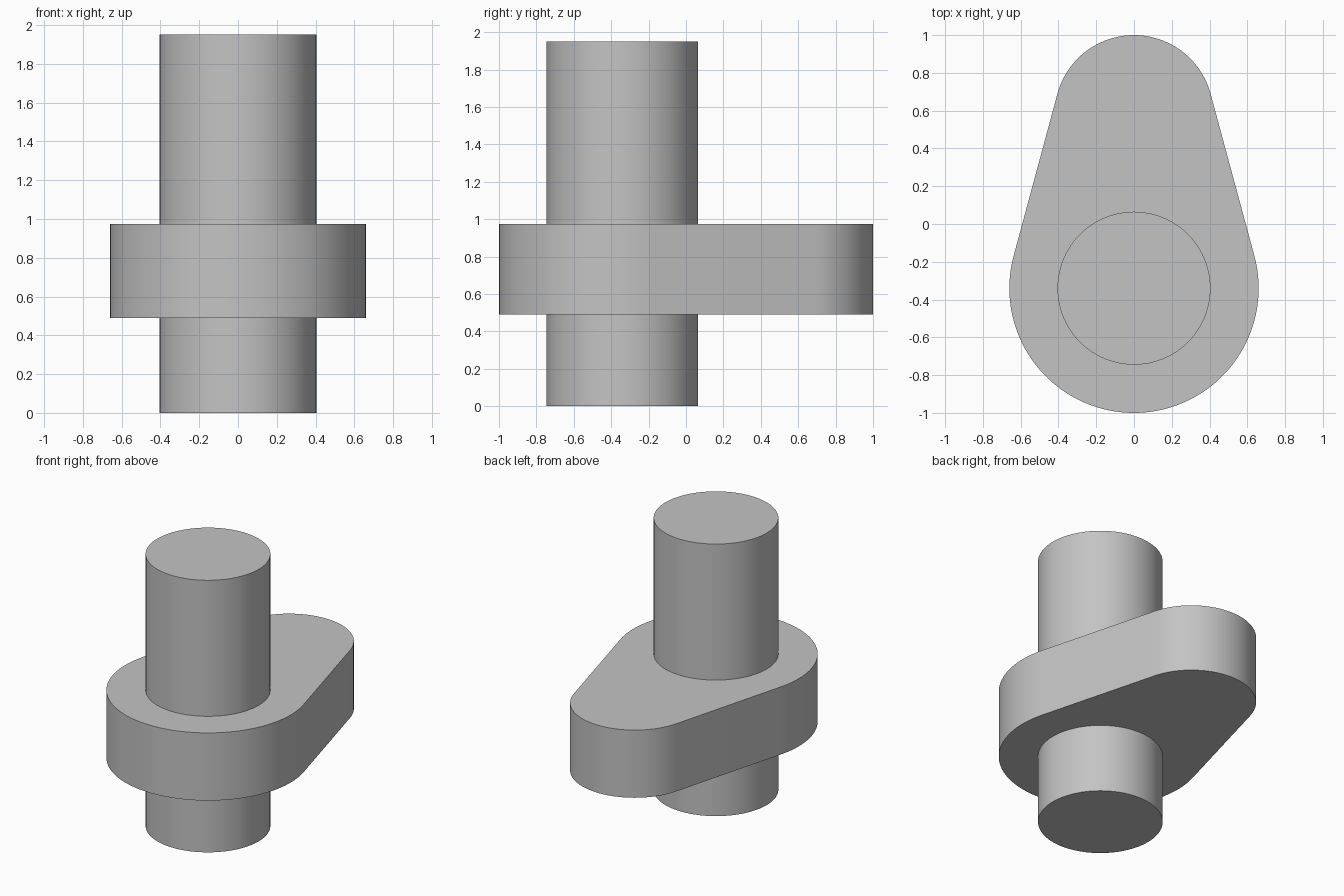
import bpy, bmesh, math

cube = bpy.data.objects.get("Cube")
if cube:
    bpy.data.objects.remove(cube, do_unlink=True)

# Single grey metal colour
grey = bpy.data.materials.new("grey_metal")
grey.use_nodes = True
colour = (0.55, 0.55, 0.55, 1)
grey.diffuse_color = colour
grey.node_tree.nodes["Principled BSDF"].inputs["Base Color"].default_value = colour

AXIS_Y = -0.34          # shaft axis, also centre of the large cam circle
BASE_R, NOSE_R = 0.66, 0.42
NOSE_Y = 1 - NOSE_R


def arc(cy, r, start, end, steps):
    """Points on a circle centred on x = 0, from start to end angle."""
    angles = [start + (end - start) * i / steps for i in range(steps + 1)]
    return [(r * math.cos(a), cy + r * math.sin(a)) for a in angles]


def extrude(name, outline, z0, z1):
    """Solid prism from a closed outline, smooth sides with sharp rims."""
    bm = bmesh.new()
    face = bm.faces.new([bm.verts.new((x, y, z0)) for x, y in outline])
    top = bmesh.ops.extrude_face_region(bm, geom=[face], use_keep_orig=True)
    verts = [v for v in top["geom"] if isinstance(v, bmesh.types.BMVert)]
    bmesh.ops.translate(bm, verts=verts, vec=(0, 0, z1 - z0))
    bmesh.ops.recalc_face_normals(bm, faces=bm.faces)
    mesh = bpy.data.meshes.new(name)
    bm.to_mesh(mesh)
    bm.free()
    mesh.materials.append(grey)
    obj = bpy.data.objects.new(name, mesh)
    bpy.context.collection.objects.link(obj)
    bpy.ops.object.select_all(action='DESELECT')
    obj.select_set(True)
    bpy.context.view_layer.objects.active = obj
    bpy.ops.object.shade_smooth_by_angle(angle=math.radians(30))
    return obj


# Cam lobe: two arcs joined by their common tangents
tilt = math.asin((BASE_R - NOSE_R) / (NOSE_Y - AXIS_Y))
nose = arc(NOSE_Y, NOSE_R, tilt, math.pi - tilt, 48)
base = arc(AXIS_Y, BASE_R, math.pi - tilt, 2 * math.pi + tilt, 72)
extrude("cam_lobe", nose + base, 0.49, 0.975)

# Shaft: one piece on each side of the lobe
circle = arc(AXIS_Y, 0.405, 0, 2 * math.pi, 96)[:-1]
extrude("lower_shaft", circle, 0, 0.49)
extrude("upper_shaft", circle, 0.975, 1.95)
